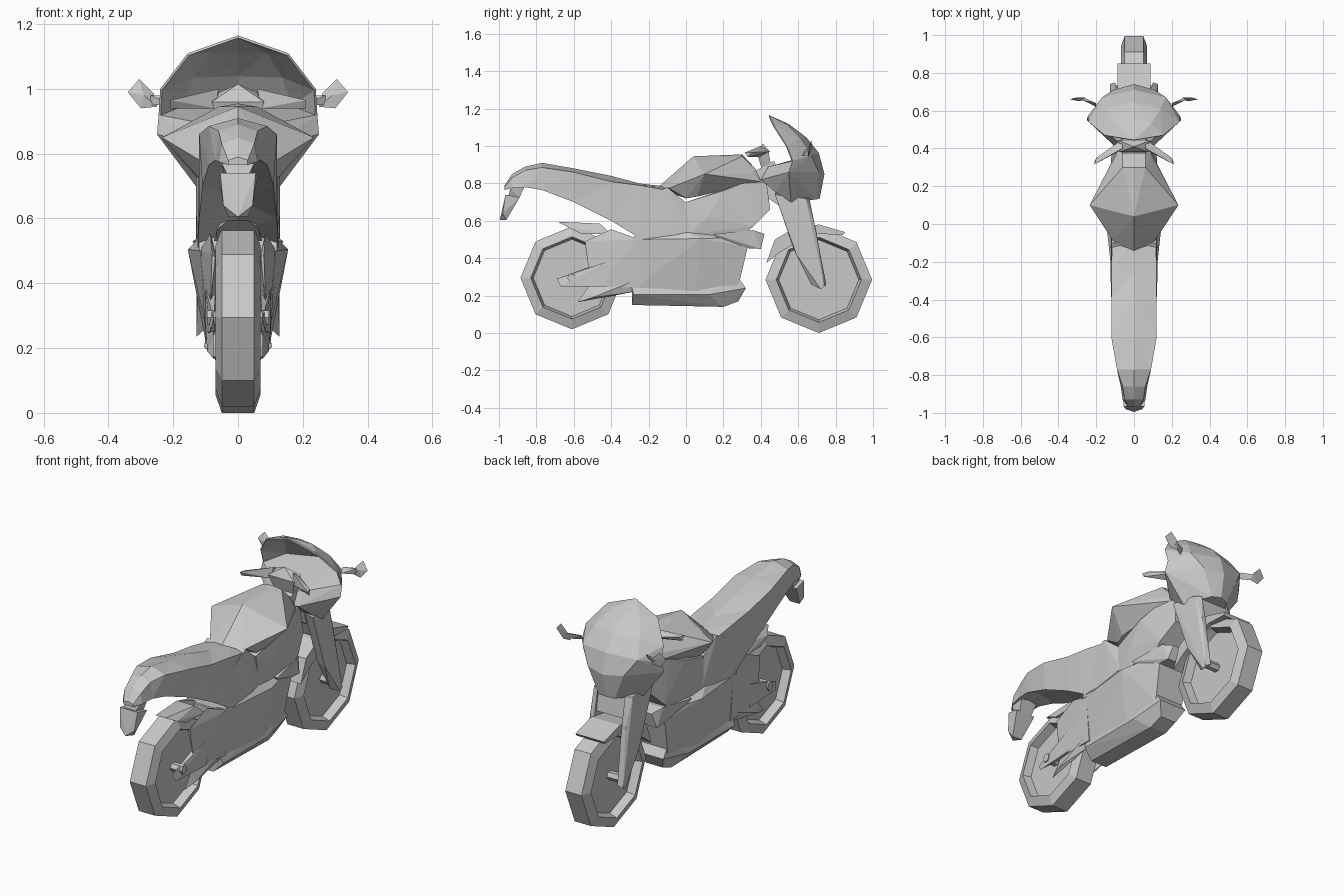
import bpy
import bmesh
import math

cube = bpy.data.objects.get("Cube")
if cube:
    bpy.data.objects.remove(cube, do_unlink=True)

grey = bpy.data.materials.new("plain grey")
grey.use_nodes = True
tone = (0.58, 0.58, 0.58, 1)
grey.diffuse_color = tone
grey.node_tree.nodes["Principled BSDF"].inputs["Base Color"].default_value = tone


def finish(name, bm, pair=False, thickness=0):
    """Turn a bmesh into a flat-shaded object, optionally mirrored or thickened."""
    bmesh.ops.recalc_face_normals(bm, faces=bm.faces[:])
    mesh = bpy.data.meshes.new(name)
    bm.to_mesh(mesh)
    bm.free()
    mesh.materials.append(grey)
    obj = bpy.data.objects.new(name, mesh)
    bpy.context.collection.objects.link(obj)
    if pair:
        obj.modifiers.new("Mirror", "MIRROR")
    if thickness:
        obj.modifiers.new("Solidify", "SOLIDIFY").thickness = thickness
    return obj


def hull(name, points, pair=False):
    """Faceted solid round the points: one symmetric piece, or a left and right pair."""
    bm = bmesh.new()
    for x, y, z in points:
        bm.verts.new((x, y, z))
        if x > 0 and not pair:
            bm.verts.new((-x, y, z))
    result = bmesh.ops.convex_hull(bm, input=bm.verts[:])
    loose = [g for g in result["geom_interior"] if isinstance(g, bmesh.types.BMVert)]
    bmesh.ops.delete(bm, geom=loose, context="VERTS")
    return finish(name, bm, pair)


def plate(name, outline, half_width):
    """Side outline (y, z) extruded across x."""
    bm = bmesh.new()
    rings = [[bm.verts.new((x, y, z)) for y, z in outline] for x in (-half_width, half_width)]
    bm.faces.new(rings[0])
    bm.faces.new(rings[1])
    bridge(bm, *rings)
    bmesh.ops.triangulate(bm, faces=[f for f in bm.faces if len(f.verts) > 4])
    return finish(name, bm)


def bridge(bm, a, b):
    n = len(a)
    for i in range(n):
        bm.faces.new((a[i], a[(i + 1) % n], b[(i + 1) % n], b[i]))


def wheel(name, y, z, radius):
    """Eight-sided tyre with recessed discs, plus its hub."""
    half = [(.025, .75), (.07, .80), (.05, 1)]
    profile = half + [(-x, r) for x, r in reversed(half)]
    bm = bmesh.new()
    rings = []
    for x, r in profile:
        ring = []
        for i in range(8):
            a = i * math.tau / 8
            ring.append(bm.verts.new((x, y + radius * r * math.cos(a),
                                      z + radius * r * math.sin(a))))
        rings.append(ring)
    for a, b in zip(rings, rings[1:]):
        bridge(bm, a, b)
    bm.faces.new(rings[0])
    bm.faces.new(rings[-1])
    finish(name, bm)
    hub = [(y + .025 * math.cos(i * math.tau / 6), z + .025 * math.sin(i * math.tau / 6))
           for i in range(6)]
    plate(name + "_hub", hub, .095)


wheel("front_wheel", .71, .285, .285)
wheel("rear_wheel", -.61, .295, .275)

# Seat and tail: ridge, shoulder, lower edge and underside of each cross-section
sections = [
    (-.08, .78, .115, .76, .12, .52, .52),
    (-.25, .80, .12, .79, .125, .51, .56),
    (-.40, .84, .12, .81, .12, .60, .66),
    (-.60, .88, .12, .86, .11, .70, .74),
    (-.77, .91, .09, .885, .09, .765, .79),
    (-.86, .89, .06, .87, .07, .78, .79),
    (-.93, .85, .05, .83, .06, .775, .78),
    (-.97, .79, .03, .78, .03, .765, .765),
]
bm = bmesh.new()
rings = []
for y, top, sx, sz, lx, lz, under in sections:
    ring = [(0, top), (sx, sz), (lx, lz), (0, under), (-lx, lz), (-sx, sz)]
    rings.append([bm.verts.new((x, y, z)) for x, z in ring])
for a, b in zip(rings, rings[1:]):
    bridge(bm, a, b)
bm.faces.new(rings[0])
bm.faces.new(rings[-1])
bmesh.ops.triangulate(bm, faces=bm.faces[:])
finish("seat_and_tail", bm)

# Rear plate holder and its bracket
hull("plate_holder", [
    (.055, -.965, .74), (.06, -.89, .725), (.045, -.98, .64), (0, -.995, .605),
    (.03, -.96, .605)])
hull("holder_bracket", [(.05, -.86, .79), (.05, -.94, .77), (.03, -.95, .73), (.04, -.89, .725)])

# Fuel tank
hull("fuel_tank", [
    (0, -.155, .775), (.11, -.09, .775), (0, .04, .945), (0, .30, .955),
    (.06, .30, .945), (.235, .10, .85), (.09, .36, .85), (.06, .37, .88),
    (.13, .06, .73), (.08, .40, .81), (.11, .0, .72)])

# Middle bodywork and engine
hull("side_panel", [
    (.12, -.22, .72), (.12, -.10, .78), (.12, -.28, .50), (.125, -.04, .49),
    (.12, .03, .54), (.10, .02, .68)])
hull("engine_block", [
    (.11, .0, .70), (.12, .02, .53), (.13, .12, .62), (.13, .20, .76),
    (.12, .36, .57), (.09, .45, .66), (.08, .43, .81), (.11, .30, .52),
    (.11, .30, .80)])
hull("radiator", [
    (.10, .20, .46), (.10, .40, .45), (.08, .42, .53), (.14, .15, .53), (.11, .36, .55)])
hull("lower_engine", [
    (.09, -.29, .23), (.115, -.29, .50), (.155, .08, .505), (.12, .0, .54),
    (.125, -.02, .40), (.11, .26, .51), (.10, .33, .46), (.09, .30, .36),
    (.085, .28, .25), (.10, .05, .22)])
hull("belly_pan", [
    (.105, -.28, .205), (.105, .12, .205), (.09, -.29, .25), (.05, -.29, .15),
    (.05, .20, .14), (.05, .28, .17), (.085, .32, .24), (.08, .27, .31)])

# Rear swingarm: tapering plates, rear spike and lower tip
hull("swingarm", [
    (.118, -.25, .50), (.085, -.40, .555), (.08, -.54, .49), (.085, -.52, .34),
    (.09, -.48, .25), (.10, -.25, .24), (.07, -.25, .24), (.07, -.25, .50),
    (.07, -.54, .48)], pair=True)
hull("swingarm_spike", [
    (.075, -.69, .29), (.085, -.67, .25), (.10, -.42, .25), (.10, -.42, .38),
    (.07, -.50, .36), (.07, -.50, .25), (.08, -.55, .33)], pair=True)
hull("swingarm_tip", [
    (.075, -.58, .165), (.095, -.50, .19), (.075, -.52, .25), (.08, -.28, .22),
    (.10, -.30, .27)], pair=True)
hull("rear_hugger", [
    (.03, -.685, .595), (.065, -.63, .565), (.055, -.46, .585), (.075, -.40, .53),
    (.07, -.56, .53)])

# Front fork blades, the bridge between them and the fender
hull("fork_blade", [
    (.08, .475, .75), (.13, .475, .74), (.085, .66, .72), (.12, .64, .72),
    (.085, .69, .57), (.11, .69, .57), (.128, .60, .55), (.125, .59, .42),
    (.085, .58, .44), (.10, .75, .26), (.128, .74, .25), (.128, .72, .235),
    (.10, .67, .26)], pair=True)
hull("fork_bridge", [(.09, .49, .73), (.09, .65, .72), (.085, .54, .60), (.085, .67, .60)])
plate("front_fender", [
    (.85, .54), (.71, .58), (.58, .56), (.475, .50), (.43, .375), (.50, .43),
    (.60, .49), (.71, .53), (.84, .525)], .088)

# Steering head, clamp and handlebars
hull("steering_head", [
    (.06, .36, .86), (.07, .38, .76), (.07, .50, .68), (.07, .54, .78), (.06, .47, .92)])
hull("handlebar_clamp", [
    (0, .41, 1.015), (.08, .38, .96), (.08, .44, .98), (.05, .46, .86), (.05, .41, .86)])
hull("handlebar", [
    (.21, .315, .965), (.21, .33, .94), (.20, .35, .965), (.07, .39, .94),
    (.06, .40, 1.0), (.06, .45, .97)], pair=True)

# Front fairing: solid lower cowl and thin dome-shaped screen
hull("front_cowl", [
    (0, .71, .963), (.17, .67, .95), (.245, .57, .92), (0, .74, .85),
    (.11, .71, .86), (.25, .55, .86), (0, .715, .72), (.05, .70, .715),
    (.13, .56, .70), (.12, .476, .755), (.09, .40, .82), (.09, .44, .89)])
rows = [
    [(0, .55, 1.117), (.09, .53, 1.12), (.155, .47, 1.11)],
    [(0, .645, 1.045), (.14, .61, 1.04), (.24, .54, 1.0)],
    [(0, .71, .963), (.17, .67, .95), (.245, .57, .92)],
]
bm = bmesh.new()
apex = bm.verts.new((0, .445, 1.165))
grid = [[bm.verts.new(p) for p in row] for row in rows]
for i in range(2):
    bm.faces.new((apex, grid[0][i], grid[0][i + 1]))
    for a, b in zip(grid, grid[1:]):
        bm.faces.new((a[i], b[i], b[i + 1], a[i + 1]))
bmesh.ops.triangulate(bm, faces=bm.faces[:])
finish("windscreen", bm, pair=True, thickness=.008)

# Rear-view mirrors on short stalks
hull("mirror", [
    (.25, .66, .945), (.30, .655, .94), (.34, .66, .99), (.305, .67, 1.03),
    (.26, .67, .985), (.29, .65, .98)], pair=True)
hull("mirror_stalk", [
    (.20, .62, .95), (.20, .64, .98), (.27, .66, .95), (.27, .67, .98),
    (.27, .655, .98)], pair=True)
